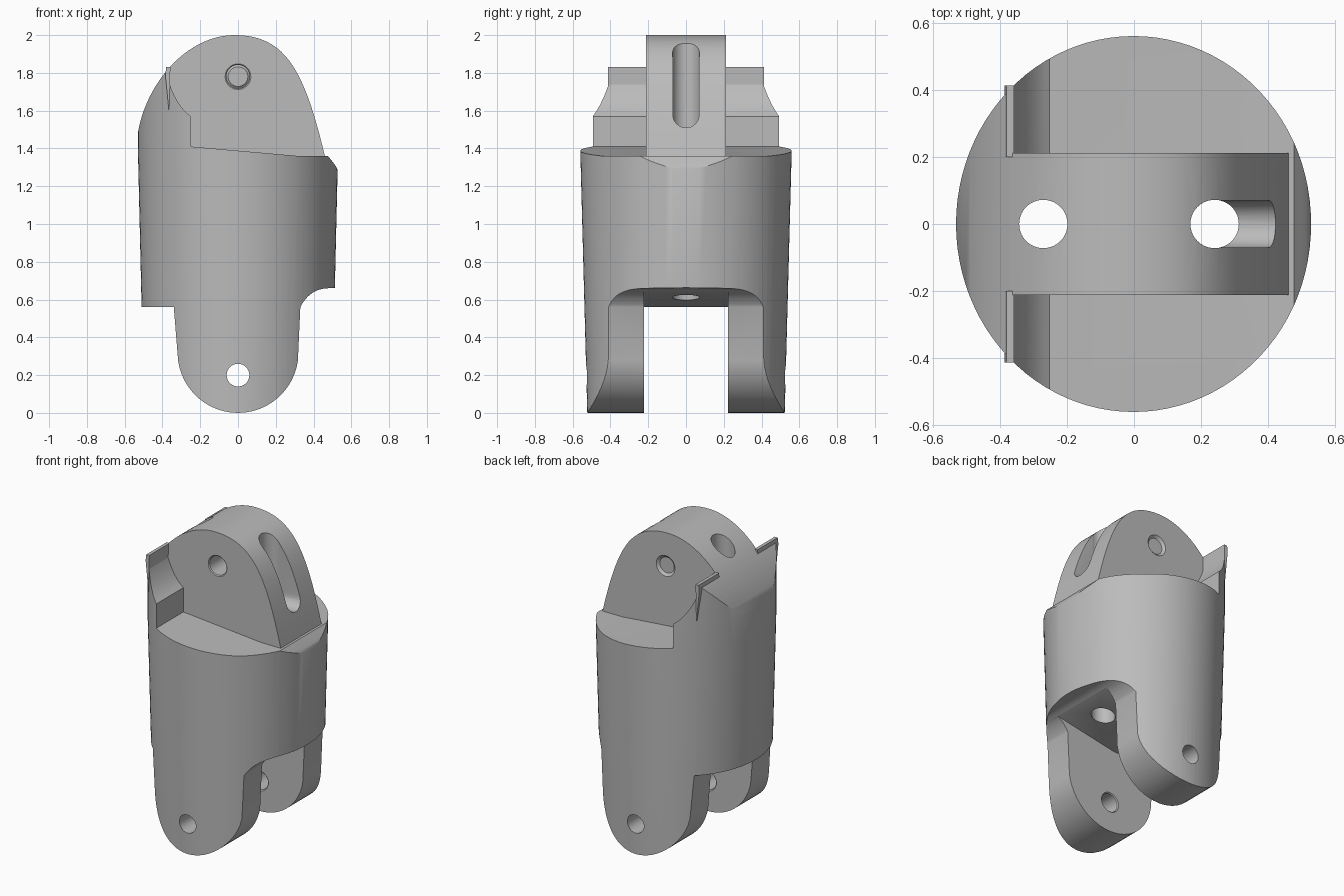
import bpy, bmesh, math
from mathutils import Vector, Matrix
from mathutils.geometry import interpolate_bezier

if "Cube" in bpy.data.objects:
    bpy.data.objects.remove(bpy.data.objects["Cube"], do_unlink=True)

grey = bpy.data.materials.new("plain_grey")
grey.use_nodes = True
grey.diffuse_color = (0.5, 0.5, 0.5, 1)
grey.node_tree.nodes["Principled BSDF"].inputs["Base Color"].default_value = (0.5, 0.5, 0.5, 1)


def finish(name, bm):
    bmesh.ops.recalc_face_normals(bm, faces=bm.faces)
    mesh = bpy.data.meshes.new(name)
    bm.to_mesh(mesh)
    bm.free()
    mesh.materials.append(grey)
    obj = bpy.data.objects.new(name, mesh)
    bpy.context.collection.objects.link(obj)
    return obj


def prism(name, points, y0, y1):
    """Side outline in x and z, extruded along y."""
    bm = bmesh.new()
    face = bm.faces.new([bm.verts.new((x, y0, z)) for x, z in points])
    new = bmesh.ops.extrude_face_region(bm, geom=[face])["geom"]
    moved = [v for v in new if isinstance(v, bmesh.types.BMVert)]
    bmesh.ops.translate(bm, vec=(0, y1 - y0, 0), verts=moved)
    return finish(name, bm)


def rod(name, centre, axis, r1, r2, length):
    bm = bmesh.new()
    turn = Vector((0, 0, 1)).rotation_difference(Vector(axis)).to_matrix().to_4x4()
    bmesh.ops.create_cone(bm, cap_ends=True, segments=40, radius1=r1, radius2=r2,
                          depth=length, matrix=Matrix.Translation(centre) @ turn)
    return finish(name, bm)


def combine(obj, other, operation):
    mod = obj.modifiers.new(operation, "BOOLEAN")
    mod.operation, mod.object, mod.solver = operation, other, "EXACT"
    bpy.context.view_layer.objects.active = obj
    bpy.ops.object.modifier_apply(modifier=mod.name)
    bpy.data.objects.remove(other, do_unlink=True)


def arc(cx, cz, r, start, end, steps=24):
    angles = [math.radians(start + (end - start) * i / steps) for i in range(steps + 1)]
    return [(cx + r * math.cos(a), cz + r * math.sin(a)) for a in angles]


def bezier(*points, steps=24):
    return [(p.x, p.y) for p in interpolate_bezier(*[Vector(p) for p in points], steps)]


# Tapered oval barrel
bm = bmesh.new()
rings = []
for rx, ry, z in ((0.495, 0.52, -0.1), (0.53, 0.56, 1.4), (0.53, 0.56, 2.1)):
    rings.append([bm.verts.new((rx * math.cos(math.tau * i / 96), ry * math.sin(math.tau * i / 96), z))
                  for i in range(96)])
for low, high in zip(rings, rings[1:]):
    for i in range(96):
        j = (i + 1) % 96
        bm.faces.new((low[i], low[j], high[j], high[i]))
bm.faces.new(rings[0])
bm.faces.new(rings[-1])
link = finish("hinge_link", bm)

# Side outline: rounded fork legs, chamfered shoulder, domed tongue
outline = arc(0, 0.32, 0.32, 188, 352)
outline += bezier((0.33, 0.56), (0.36, 0.62), (0.41, 0.66), (0.48, 0.66), steps=12)
outline += [(0.6, 0.66), (0.6, 1.17)]
outline += bezier((0.53, 1.28), (0.52, 1.31), (0.5, 1.33), (0.476, 1.36), steps=6)
outline += bezier((0.46, 1.36), (0.35, 1.82), (0.25, 2.0), (-0.02, 2.0))
outline += bezier((-0.02, 2.0), (-0.27, 2.0), (-0.5, 1.74), (-0.535, 1.45))[1:]
outline += [(-0.6, 1.4), (-0.6, 0.56), (-0.34, 0.56)]
combine(link, prism("outline", outline, -0.8, 0.8), "INTERSECT")

# Shoulders beside the tongue, leaving the curved stop at the left end
shoulder = [(-0.25, 1.41), (0.32, 1.36), (0.7, 1.36), (0.7, 2.2), (-0.375, 2.2)]
shoulder += bezier((-0.375, 1.79), (-0.36, 1.72), (-0.32, 1.62), (-0.25, 1.57), steps=12)
for side in (-1, 1):
    combine(link, prism("shoulder_cut", shoulder, side * 0.212, side * 0.8), "DIFFERENCE")

# Gap between the fork legs, with a sloping roof
gap = [(-0.7, -0.2), (0.7, -0.2), (0.7, 0.698), (-0.03, 0.56), (-0.7, 0.56)]
combine(link, prism("fork_gap", gap, -0.222, 0.222), "DIFFERENCE")

# Pin holes through the tongue and legs, lightly countersunk
for z, radius, face in ((1.78, 0.062, 0.212), (0.2, 0.06, 0.222)):
    combine(link, rod("pin_hole", (0, 0, z), (0, 1, 0), radius, radius, 2), "DIFFERENCE")
    for side in (-1, 1):
        outward = side if z > 1 else -side
        sink = rod("countersink", (0, side * face, z), (0, outward, 0), radius - 0.01, radius + 0.022, 0.03)
        combine(link, sink, "DIFFERENCE")

# Cord channels running up the barrel
for x in (-0.27, 0.24):
    combine(link, rod("cord_channel", (x, 0, 1.3), (0, 0, 1), 0.072, 0.072, 2), "DIFFERENCE")

# Long round-ended slot where the front channel leaves the tongue
slot = prism("cord_slot", arc(0, 1.89, 0.07, 0, 180, 16) + arc(0, 1.58, 0.07, 180, 360, 16), 0.24, 0.8)
slot.data.transform(Matrix(((0, 1, 0, 0), (1, 0, 0, 0), (0, 0, 1, 0), (0, 0, 0, 1))))
slot.data.flip_normals()
combine(link, slot, "DIFFERENCE")

# Thin lips on the tips of the stop
parts = [link]
for side, name in ((-1, "front_lip"), (1, "back_lip")):
    lip = [(-0.385, 1.79), (-0.38, 1.83), (-0.358, 1.83), (-0.365, 1.59)]
    parts.append(prism(name, lip, side * 0.2, side * 0.412))

for obj in bpy.context.selected_objects:
    obj.select_set(False)
for obj in parts:
    obj.select_set(True)
bpy.context.view_layer.objects.active = link
bpy.ops.object.shade_smooth_by_angle(angle=math.radians(30))
